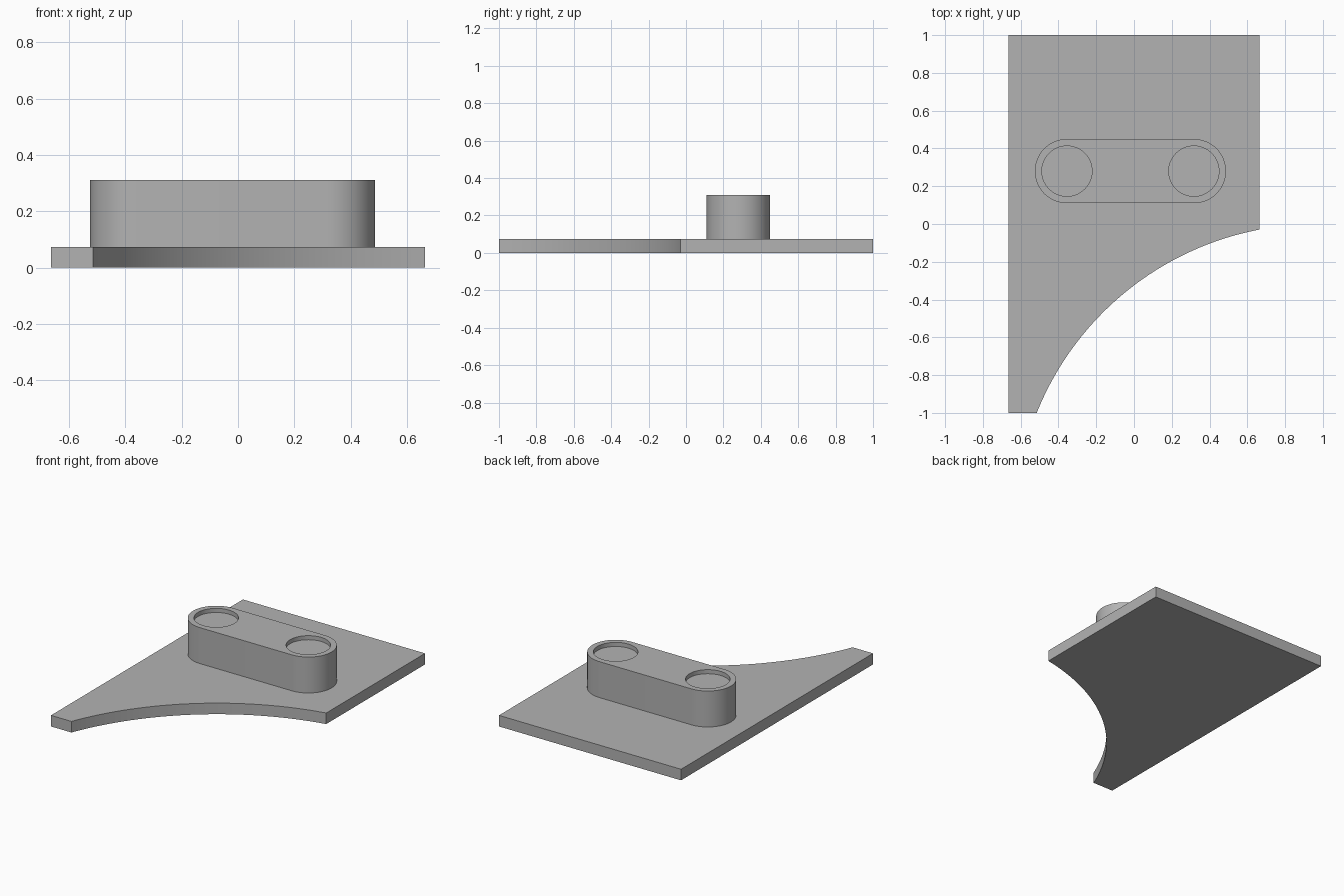
import bpy, bmesh
from math import pi, sin, cos, atan2, hypot, radians

PLATE_TOP, BOSS_TOP, POCKET_FLOOR = 0.073, 0.31, 0.283
BOSS_Y, BOSS_R, POCKET_R = 0.28, 0.17, 0.133
POST_X = (-0.355, 0.317)

cube = bpy.data.objects.get("Cube")
if cube:
    bpy.data.objects.remove(cube, do_unlink=True)

grey = bpy.data.materials.new("plain grey")
grey.use_nodes = True
colour = (0.45, 0.45, 0.45, 1)
grey.diffuse_color = colour
grey.node_tree.nodes["Principled BSDF"].inputs["Base Color"].default_value = colour


def arc(cx, cy, r, start, end, steps):
    """Points along a circular arc, both ends included."""
    angles = [start + (end - start) * i / steps for i in range(steps + 1)]
    return [(cx + r * cos(a), cy + r * sin(a)) for a in angles]


def prism(name, outline, low, high):
    """Solid extruded upward from a flat outline."""
    bm = bmesh.new()
    base = bm.faces.new([bm.verts.new((x, y, low)) for x, y in outline])
    top = bmesh.ops.extrude_face_region(bm, geom=[base], use_keep_orig=True)
    verts = [v for v in top["geom"] if isinstance(v, bmesh.types.BMVert)]
    bmesh.ops.translate(bm, verts=verts, vec=(0, 0, high - low))
    bmesh.ops.recalc_face_normals(bm, faces=bm.faces)
    mesh = bpy.data.meshes.new(name)
    bm.to_mesh(mesh)
    bm.free()
    mesh.materials.append(grey)
    obj = bpy.data.objects.new(name, mesh)
    bpy.context.collection.objects.link(obj)
    return obj


def select_only(obj):
    bpy.ops.object.select_all(action="DESELECT")
    obj.select_set(True)
    bpy.context.view_layer.objects.active = obj


# Base plate with a concave sweep cut from one front corner
cx, cy = 0.962, -1.593
tip, side = (-0.515, -1), (0.664, -0.03)
sweep = arc(cx, cy, hypot(tip[0] - cx, tip[1] - cy),
            atan2(tip[1] - cy, tip[0] - cx), atan2(side[1] - cy, side[0] - cx), 48)
plate = prism("base_plate", [(-0.664, -1)] + sweep + [(0.664, 1), (-0.664, 1)],
              0, PLATE_TOP)

# Rounded boss standing on the plate
slot = (arc(POST_X[1], BOSS_Y, BOSS_R, -pi / 2, pi / 2, 32)
        + arc(POST_X[0], BOSS_Y, BOSS_R, pi / 2, 3 * pi / 2, 32))
boss = prism("rounded_boss", slot, PLATE_TOP, BOSS_TOP)

# Shallow round pockets in the boss top
for x in POST_X:
    ring = arc(x, BOSS_Y, POCKET_R, 0, 2 * pi, 64)[:-1]
    cutter = prism("pocket_cutter", ring, POCKET_FLOOR, BOSS_TOP + 0.1)
    cutter.hide_render = True
    cut = boss.modifiers.new("pocket", "BOOLEAN")
    cut.operation, cut.solver, cut.object = "DIFFERENCE", "EXACT", cutter
    select_only(boss)
    bpy.ops.object.modifier_apply(modifier=cut.name)
    bpy.data.objects.remove(cutter, do_unlink=True)

# Smooth curved walls, crisp rims
for part in (plate, boss):
    select_only(part)
    bpy.ops.object.shade_smooth_by_angle(angle=radians(30))
